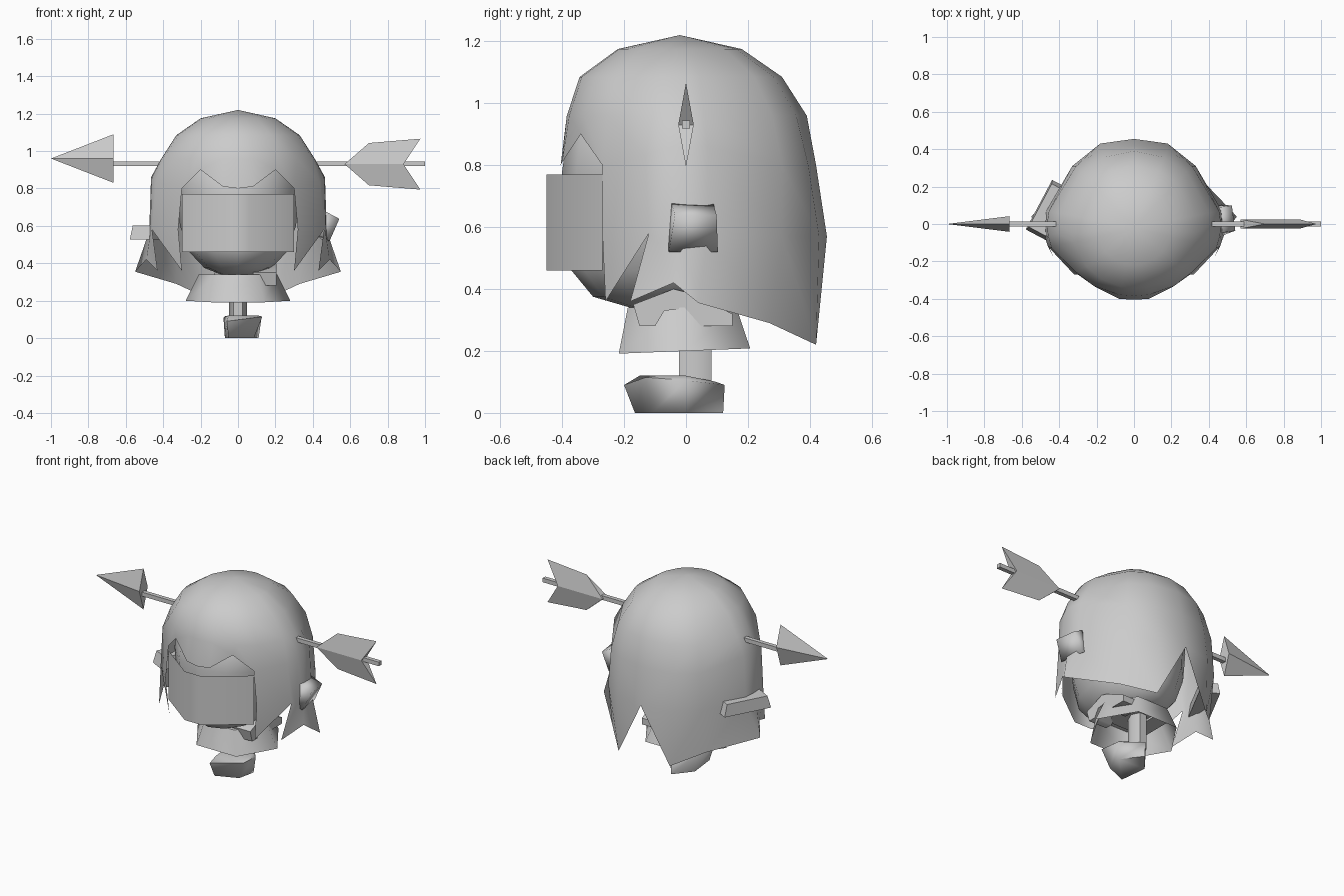
import bpy, bmesh, math
from mathutils import Matrix, Vector

if "Cube" in bpy.data.objects:
    bpy.data.objects.remove(bpy.data.objects["Cube"])


def make(name, verts, faces, smooth=None):
    me = bpy.data.meshes.new(name)
    bm = bmesh.new()
    vs = [bm.verts.new(v) for v in verts]
    for f in faces:
        bm.faces.new([vs[i] for i in f])
    bmesh.ops.remove_doubles(bm, verts=bm.verts, dist=1e-4)
    bmesh.ops.recalc_face_normals(bm, faces=bm.faces)
    bm.to_mesh(me)
    bm.free()
    ob = bpy.data.objects.new(name, me)
    bpy.context.collection.objects.link(ob)
    if smooth:
        bpy.ops.object.select_all(action='DESELECT')
        ob.select_set(True)
        bpy.context.view_layer.objects.active = ob
        bpy.ops.object.shade_smooth_by_angle(angle=math.radians(smooth))
    return ob


def loft(name, rings, caps=(True, True), smooth=None):
    n = len(rings[0])
    verts = [p for r in rings for p in r]
    faces = [(k * n + i, k * n + (i + 1) % n, (k + 1) * n + (i + 1) % n, (k + 1) * n + i)
             for k in range(len(rings) - 1) for i in range(n)]
    if caps[0]:
        faces.append(tuple(range(n)))
    if caps[1]:
        faces.append(tuple(range(len(verts) - n, len(verts))))
    return make(name, verts, faces, smooth)


def ellipse(n, rx, y0, y1, z, turn=0.0, tilt=0.0):
    cy, ry = (y0 + y1) / 2, (y1 - y0) / 2
    pts = []
    for i in range(n):
        a = 2 * math.pi * (i + turn) / n
        y = cy + ry * math.sin(a)
        pts.append((rx * math.cos(a), y, z + tilt * y))
    return pts


def block(name, centre, size, turn=0.0, taper=0.8, smooth=None, roll=0.0):
    x, y, z = (s / 2 for s in size)
    m = Matrix.Translation(centre) @ Matrix.Rotation(turn, 4, 'Z') @ Matrix.Rotation(roll, 4, 'Y')
    rings = [[tuple(m @ Vector((a * x * t, b * y * t, h)))
              for a, b in ((-1, -1), (1, -1), (1, 1), (-1, 1))]
             for h, t in ((-z, 1), (z, taper))]
    return loft(name, rings, smooth=smooth)


# Hair shell: columns from front centre to back centre, mirrored into one mesh
# each column: widest plan point, middle point, lower tip (None = fringe edge only)
columns = [
    ((0, -.405, .80), None, None),
    ((.08, -.40, .81), None, None),
    ((.20, -.34, .90), None, None),
    ((.30, -.27, .80), (.32, -.27, .58), (.30, -.26, .36)),
    ((.44, -.13, .83), (.46, -.12, .58), (.46, -.12, .58)),
    ((.46, -.06, .86), (.47, -.09, .55), (.43, -.18, .36)),
    ((.465, 0, .86), (.475, -.02, .57), (.49, -.04, .42)),
    ((.455, .07, .86), (.47, .07, .57), (.55, .04, .355)),
    ((.31, .31, .80), (.33, .31, .57), (.33, .27, .29)),
    ((.18, .395, .80), (.18, .43, .57), (.18, .42, .22)),
    ((0, .42, .80), (0, .455, .57), (0, .455, .57)),
]
verts, faces = [], []
for side in (1, -1):
    start = len(verts)
    for wide, mid, tip in columns:
        d = Vector((wide[0], wide[1] + .02)).normalized()
        col = [(0, -.02, 1.22)]
        col += [(d.x * r, d.y * (r if d.y > 0 else r * q) - .02, z)
                for r, q, z in ((.2, 1, 1.175), (.33, .98, 1.085), (.41, .89, .96))]
        col += [wide, mid or wide, tip or wide]
        verts += [(side * x, y, z) for x, y, z in col]
    for c in range(len(columns) - 1):
        for k in range(4 if columns[c][1] is None else 6):
            a, b = start + c * 7 + k, start + (c + 1) * 7 + k
            faces.append((a, b, b + 1, a + 1))
make("hair", verts, faces, 60)

# Head
head = [(.09, -.18, .10, .34), (.18, -.30, .20, .375), (.26, -.37, .25, .46),
        (.31, -.395, .28, .60), (.33, -.40, .28, .78), (.32, -.38, .27, .92),
        (.2, -.25, .2, 1.05)]
loft("head", [ellipse(12, rx, a, b, z) for rx, a, b, z in head], smooth=50)

# Wrapped face panel, a thin upright sheet
plan = [(-.3, -.27), (-.06, -.45), (.06, -.45), (.3, -.27)]
make("face_panel", [(x, y, z) for z in (.46, .77) for x, y in plan],
     [(i, i + 1, i + 5, i + 4) for i in range(3)], 60)

# Hair ties, one on each side
block("hair_tie_left", (-.455, .075, .565), (.12, .30, .075), math.radians(-28), .87)
block("hair_tie_right", (.465, .022, .60), (.10, .16, .13), math.radians(8), .85, 95, math.radians(28))

# Skirt, torso and arms
loft("skirt", [ellipse(6, .28, -.25, .24, .20, 0, .04), ellipse(6, .21, -.215, .19, .34)],
     (False, True), 65)
loft("torso", [ellipse(6, .15, -.13, .11, .30), ellipse(6, .10, -.09, .09, .40)], smooth=65)
arm = [(-.15, .28), (-.17, .35), (-.04, .40), (0, .39), (.15, .32),
       (.15, .28), (.02, .28), (-.02, .335), (-.07, .33), (-.1, .28)]
loft("right_arm", [[(x, y, z) for y, z in arm] for x in (.08, .205)], smooth=60)
block("left_arm", (-.10, .01, .31), (.10, .24, .05))

# Leg and pointed shoe
loft("leg", [ellipse(6, .048, -.03, .09, z) for z in (.08, .38)], smooth=65)
low = [(.02, .12), (-.07, .01), (-.05, -.165), (.085, -.11), (.11, .0)]
top = [(.02, .125, .09), (-.078, .01, .11), (-.06, -.2, .09), (.13, -.13, .115), (.125, .0, .105)]
loft("shoe", [[(x, y, 0) for x, y in low], top,
              [(x * .85, y * .75, .12 - .15 * max(y, 0)) for x, y, z in top]], smooth=75)

# Arrow through the hair
bar = [(-.013, -.013), (.013, -.013), (.013, .013), (-.013, .013)]
loft("arrow_shaft", [[(x, y, .932 + z) for y, z in bar] for x in (-.68, 1)])
make("arrow_head", [(-1, 0, .96), (-.665, -.042, .96), (-.665, 0, 1.09), (-.665, .042, .96), (-.665, 0, .83)],
     [(0, 1, 2), (0, 2, 3), (0, 3, 4), (0, 4, 1), (1, 2, 3, 4)])
for s, name in ((1, "upper_feather"), (-1, "lower_feather")):
    t = .025
    v = [(.57, -t, .93), (.57, t, .93), (.70, 0, .93 + s * .113),
         (.975, 0, .93 + s * .136), (.885, -t, .93), (.885, t, .93)]
    make(name, v, [(0, 2, 3, 4), (1, 2, 3, 5), (4, 3, 5), (0, 1, 2)])
